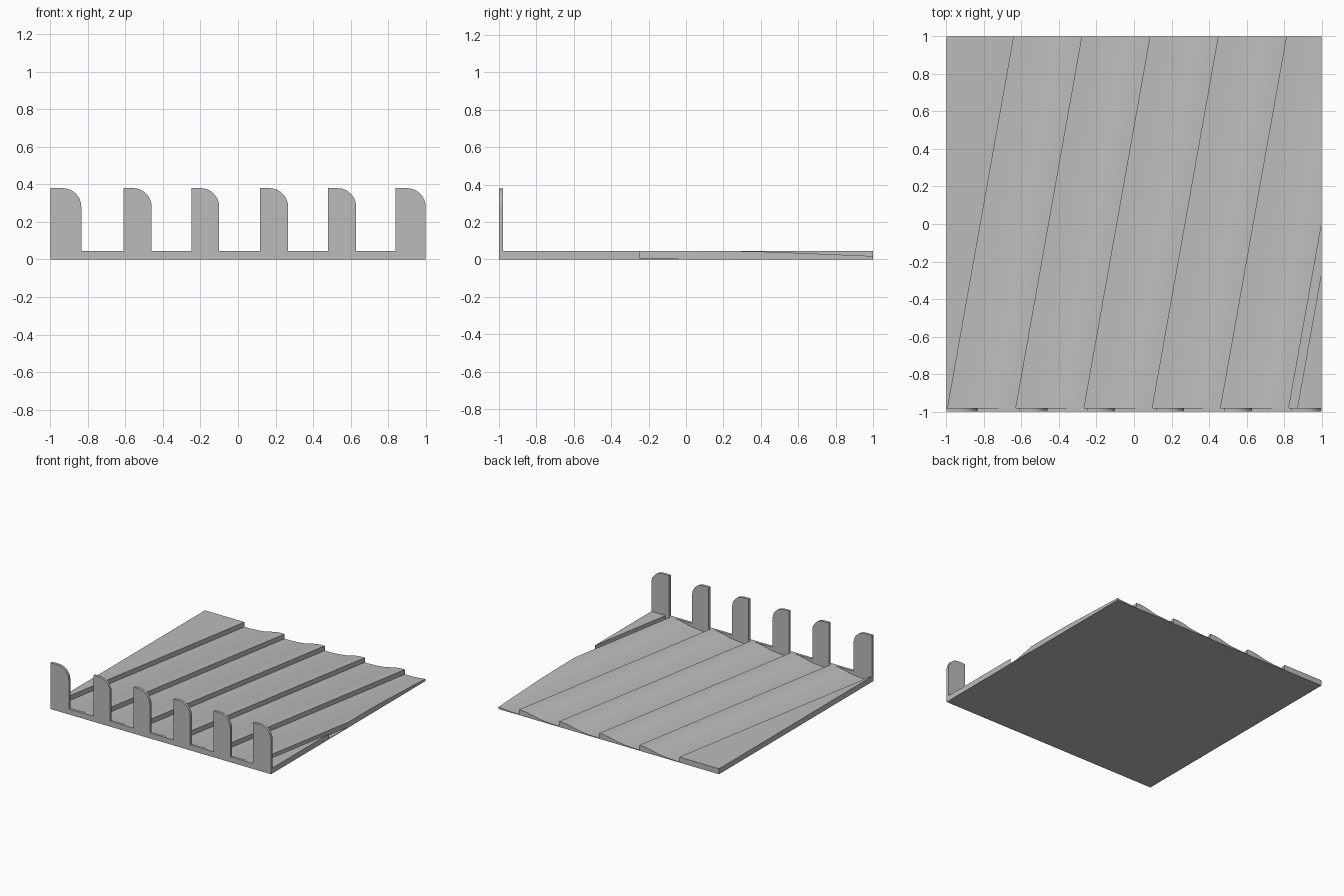
import bpy, bmesh, math

if "Cube" in bpy.data.objects:
    bpy.data.objects.remove(bpy.data.objects["Cube"])

TOP = 0.045        # full plate height
LOW = 0.006        # bottom of each ramp
SLANT = math.tan(math.radians(10.1))
PITCH = 0.3635
FIRST = -0.818     # first step, measured at y = 0
WALL_BACK = -0.979

grey = bpy.data.materials.new("plain grey")
grey.diffuse_color = (0.5, 0.5, 0.5, 1)
grey.use_nodes = True
grey.node_tree.nodes["Principled BSDF"].inputs["Base Color"].default_value = grey.diffuse_color


def finish(bm, name):
    bmesh.ops.recalc_face_normals(bm, faces=bm.faces)
    mesh = bpy.data.meshes.new(name)
    bm.to_mesh(mesh)
    bm.free()
    mesh.materials.append(grey)
    obj = bpy.data.objects.new(name, mesh)
    bpy.context.collection.objects.link(obj)
    bpy.ops.object.select_all(action='DESELECT')
    obj.select_set(True)
    bpy.context.view_layer.objects.active = obj
    bpy.ops.object.shade_smooth_by_angle(angle=math.radians(25))
    return obj


def prism(profile, y0, y1, slant=0.0):
    """Extrude an (x, z) outline along y, shifting x with y by the slant."""
    bm = bmesh.new()
    rings = [[bm.verts.new((x + slant * y, y, z)) for x, z in profile] for y in (y0, y1)]
    for ring in rings:
        bm.faces.new(ring)
    n = len(profile)
    for i in range(n):
        j = (i + 1) % n
        bm.faces.new((rings[0][i], rings[0][j], rings[1][j], rings[1][i]))
    return bm


# Ridged plate: slanted ramps, each ending in a sharp step
ramp = [(0, LOW), (0.05, 0.0065), (0.10, 0.0085), (0.15, 0.013), (0.19, 0.0185),
        (0.23, 0.028), (0.26, 0.035), (0.29, 0.041), (0.32, 0.0442), (PITCH, TOP)]
profile = [(-1.5, 0), (-1.5, TOP), (FIRST, TOP)]
for k in range(5):
    profile += [(FIRST + k * PITCH + u, z) for u, z in ramp]
end = FIRST + 5 * PITCH
profile += [(end, LOW), (end + 0.045, LOW), (end + 0.045, TOP), (1.5, TOP), (1.5, 0)]
bm = prism(profile, WALL_BACK, 1.0, SLANT)

# Trim both sides square and close them
for side in (1, -1):
    cut = bmesh.ops.bisect_plane(bm, geom=bm.verts[:] + bm.edges[:] + bm.faces[:],
                                 plane_co=(side, 0, 0), plane_no=(side, 0, 0),
                                 clear_outer=True)
    edges = [e for e in cut["geom_cut"] if isinstance(e, bmesh.types.BMEdge)]
    bmesh.ops.edgeloop_fill(bm, edges=edges)
finish(bm, "ridged_plate")

# Front wall with upright tabs, each rounded on its right shoulder
tabs = [(-1, -0.835), (-0.61, -0.46), (-0.247, -0.1), (0.117, 0.267),
        (0.48, 0.63), (0.838, 1)]
HEIGHT, R = 0.38, 0.1
outline = [(-1, 0)]
for left, right in tabs:
    if left > -1:
        outline.append((left, TOP))
    outline.append((left, HEIGHT))
    for i in range(9):
        a = math.radians(90 - i * 11.25)
        outline.append((right - R + R * math.cos(a), HEIGHT - R + R * math.sin(a)))
    if right < 1:
        outline.append((right, TOP))
outline.append((1, 0))
finish(prism(outline, -1.0, WALL_BACK), "tabbed_front_wall")
